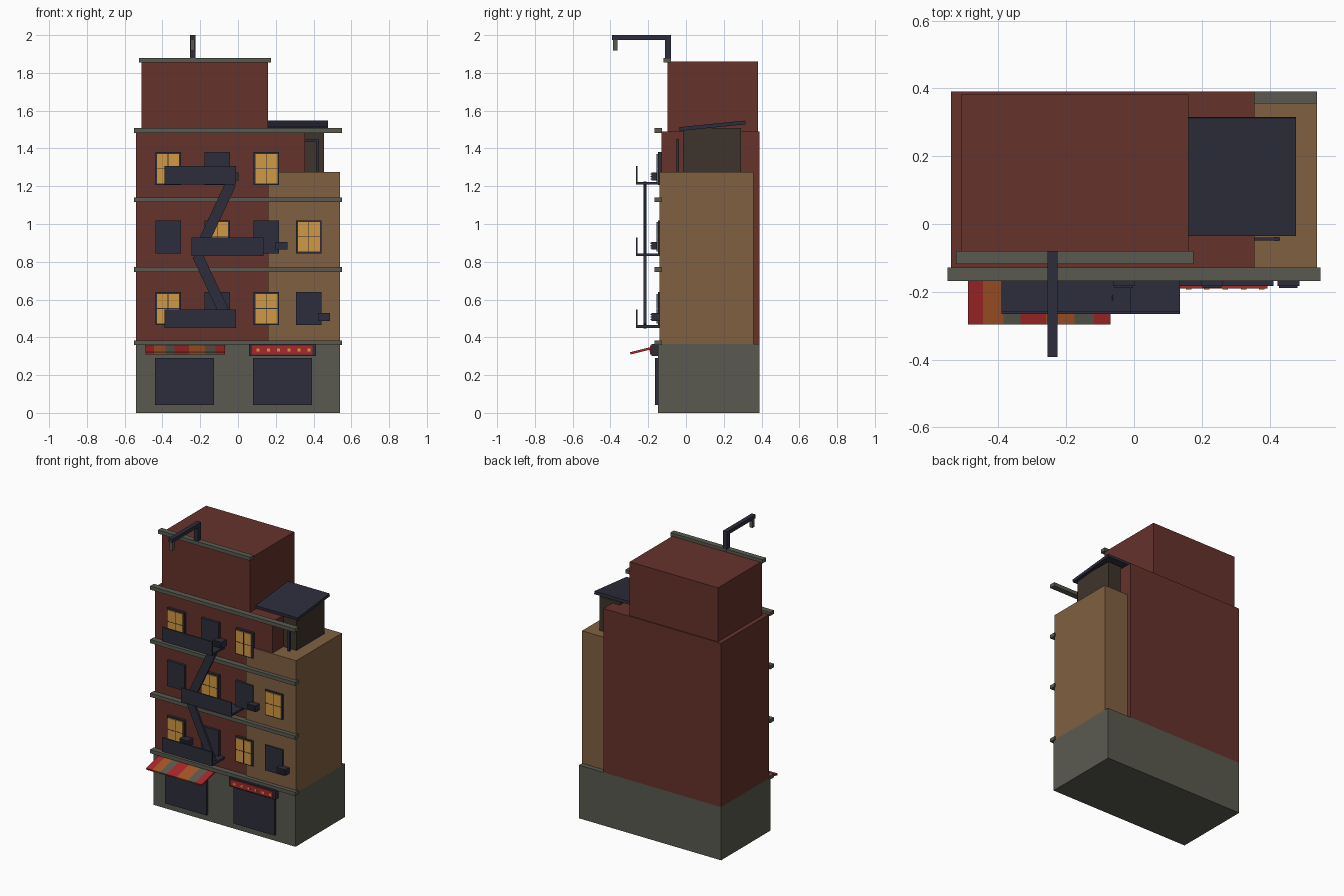
import bpy, bmesh, math
from mathutils import Matrix, Vector

if "Cube" in bpy.data.objects:
    bpy.data.objects.remove(bpy.data.objects["Cube"], do_unlink=True)


def material(name, rgb):
    linear = [((c / 255 + 0.055) / 1.055) ** 2.4 for c in rgb] + [1]
    mat = bpy.data.materials.new(name)
    mat.use_nodes = True
    mat.diffuse_color = linear
    mat.node_tree.nodes["Principled BSDF"].inputs["Base Color"].default_value = linear
    return mat


BRICK = material("red brick", (102, 50, 44))
STONE = material("grey stone", (90, 90, 80))
TAN = material("tan brick", (129, 96, 66))
METAL = material("dark metal", (45, 45, 60))
WOOD = material("dark wood", (62, 52, 43))
LIGHT = material("window light", (208, 152, 68))
RED = material("bright red", (168, 40, 42))
ORANGE = material("orange", (168, 86, 40))


def box(name, x, y, z, mat, bevel_axis=None, angle=0):
    """Box between ranges x, y and z, turned about its own centre."""
    spans = (x, y, z)
    centre = Vector([(a + b) / 2 for a, b in spans])
    size = [b - a for a, b in spans]
    bm = bmesh.new()
    bmesh.ops.create_cube(bm, size=1, matrix=Matrix.Diagonal((*size, 1)))
    if bevel_axis:
        bmesh.ops.rotate(bm, verts=bm.verts, matrix=Matrix.Rotation(angle, 3, bevel_axis))
    mesh = bpy.data.meshes.new(name)
    bm.to_mesh(mesh)
    bm.free()
    mesh.materials.append(mat)
    obj = bpy.data.objects.new(name, mesh)
    obj.location = centre
    bpy.context.collection.objects.link(obj)
    return obj


def around(c, width):
    return (c - width / 2, c + width / 2)


# Main masses
box("ground_floor", (-0.54, 0.54), (-0.147, 0.39), (0, 0.365), STONE)
box("brick_tower", (-0.54, 0.355), (-0.13, 0.39), (0.365, 1.49), BRICK)
box("tan_wing", (0.16, 0.54), (-0.14, 0.357), (0.365, 1.275), TAN)
box("penthouse", (-0.51, 0.16), (-0.097, 0.382), (1.49, 1.86), BRICK)

# Cornices
for i, z in enumerate((0.372, 0.759, 1.128, 1.495)):
    box(f"cornice_{i}", (-0.55, 0.55), (-0.168, -0.128), around(z, 0.025), STONE)
box("penthouse_cornice", (-0.525, 0.175), (-0.118, -0.08), (1.855, 1.88), STONE)

# Rooftop shed with sloping roof and rail
box("shed", (0.3, 0.455), (-0.015, 0.29), (1.27, 1.508), WOOD)
box("shed_roof", (0.15, 0.477), (-0.035, 0.315), (1.51, 1.53), METAL, 'X', math.atan(0.1))
box("shed_post", (0.413, 0.427), (-0.05, -0.038), (1.27, 1.45), METAL)
box("shed_rail", (0.35, 0.43), (-0.048, -0.04), (1.435, 1.447), METAL)

# Windows: columns per storey, and which are lit
columns = (-0.37, -0.11, 0.15, 0.375)
storeys = ((0.552, 4, (0, 2)), (0.932, 4, (1, 3)), (1.293, 3, (0, 2)))
for s, (z, count, lit) in enumerate(storeys):
    for c, x in enumerate(columns[:count]):
        name = f"window_{s}_{c}"
        box(name + "_frame", around(x, 0.134), (-0.148, -0.12), around(z, 0.175), METAL)
        if c in lit:
            box(name + "_pane", around(x, 0.116), (-0.154, -0.147), around(z, 0.157), LIGHT)
            box(name + "_mullion", around(x, 0.004), (-0.155, -0.15), around(z, 0.157), METAL)
            box(name + "_transom", around(x, 0.116), (-0.155, -0.15), around(z, 0.004), METAL)

# Air conditioners with slatted fronts
for i, (x, z) in enumerate(((0.455, 0.507), (-0.285, 0.507), (0.23, 0.885), (-0.03, 1.252))):
    box(f"air_conditioner_{i}", around(x, 0.065), (-0.183, -0.13), around(z, 0.042), METAL)
    for k in (-1, 0, 1):
        box(f"air_conditioner_{i}_slat", around(x, 0.055), (-0.188, -0.18),
            around(z + k * 0.013, 0.006), METAL)

# Shop shutters
for side, x in (("right", -0.283), ("left", 0.236)):
    box(f"shutter_{side}", around(x, 0.314), (-0.163, -0.14), (0.043, 0.29), METAL)

# Shop sign with a row of lights
box("sign_frame", (0.058, 0.412), (-0.183, -0.14), (0.302, 0.364), METAL)
box("sign_panel", (0.074, 0.394), (-0.19, -0.182), (0.31, 0.356), RED)
for i in range(6):
    box(f"sign_light_{i}", around(0.107 + i * 0.054, 0.016), (-0.193, -0.188),
        around(0.333, 0.016), LIGHT)

# Striped sloping awning
edges = (-0.49, -0.445, -0.385, -0.335, -0.26, -0.175, -0.118, -0.07)
stripes = (RED, ORANGE, STONE, RED, ORANGE, STONE, RED)
for i, mat in enumerate(stripes):
    box(f"awning_stripe_{i}", edges[i:i + 2], (-0.297, -0.143), (0.328, 0.34), mat,
        'X', math.atan(0.25))

# Fire escape landings
for i, (x, z) in enumerate(((-0.2, 0.45), (-0.055, 0.83), (-0.2, 1.208))):
    box(f"landing_{i}_floor", around(x, 0.38), (-0.264, -0.13), (z, z + 0.015), METAL)
    box(f"landing_{i}_rail", around(x, 0.38), (-0.266, -0.258), (z, z + 0.098), METAL)

# Fire escape stairs
for i, (x0, z0, x1, z1) in enumerate(((-0.04, 0.46, -0.215, 0.835), (-0.213, 0.84, -0.038, 1.213))):
    run, rise = x1 - x0, z1 - z0
    box(f"stair_{i}", around((x0 + x1) / 2, 0.057), (-0.225, -0.21),
        around((z0 + z1) / 2, math.hypot(run, rise)), METAL, 'Y', math.atan2(run, rise))

# Rooftop lamp
box("lamp_post", (-0.255, -0.225), (-0.112, -0.08), (1.86, 2.0), METAL)
box("lamp_arm", (-0.255, -0.225), (-0.392, -0.08), (1.975, 2.0), METAL)
box("lamp_head", (-0.251, -0.229), (-0.386, -0.362), (1.918, 1.976), STONE)
